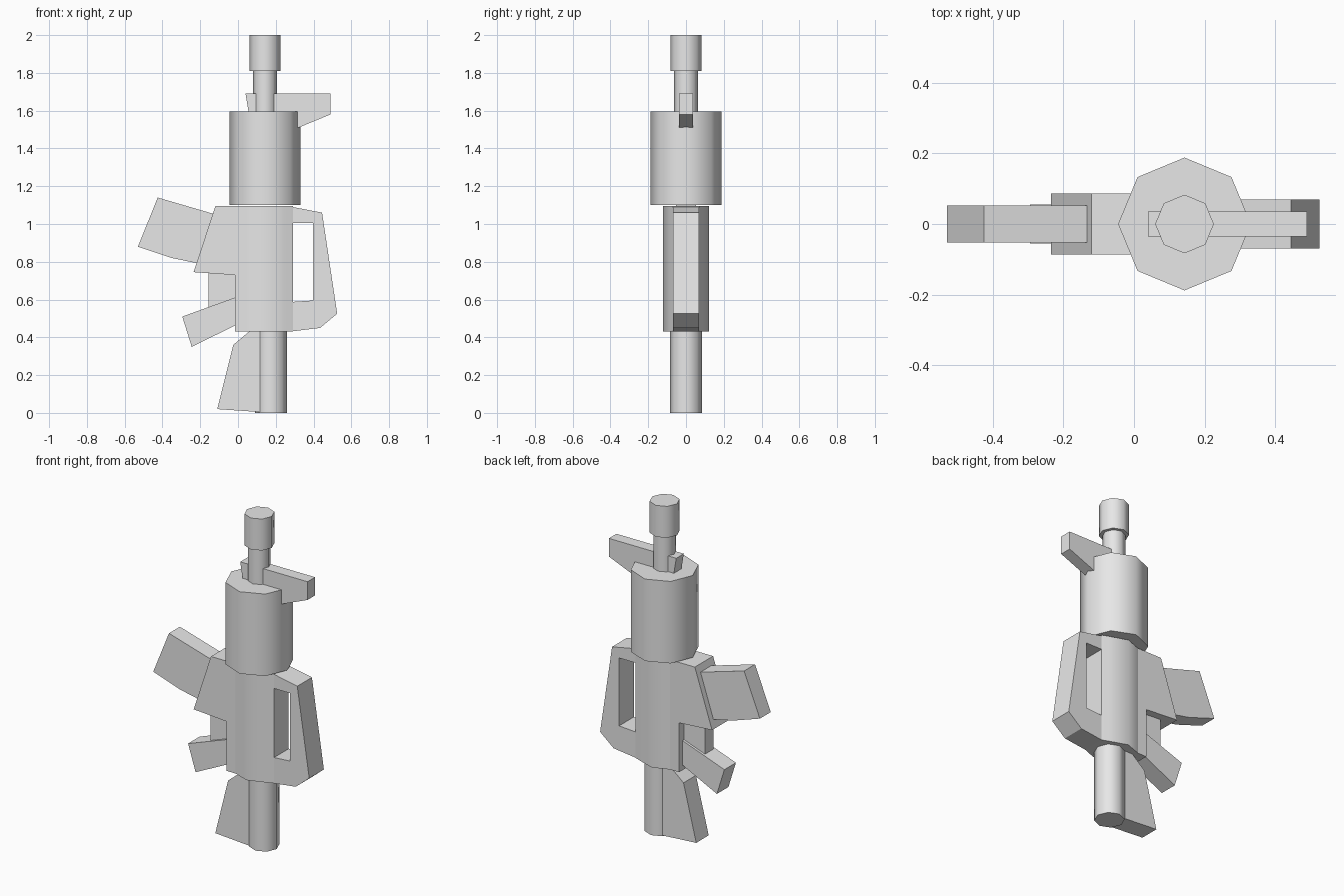
import bpy
import bmesh
from math import cos, sin, pi, radians
from mathutils import Vector

cube = bpy.data.objects.get("Cube")
if cube:
    bpy.data.objects.remove(cube, do_unlink=True)

grey = bpy.data.materials.new("plain_grey")
grey.use_nodes = True
grey.diffuse_color = (0.8, 0.8, 0.8, 1)
grey.node_tree.nodes["Principled BSDF"].inputs["Base Color"].default_value = (0.8, 0.8, 0.8, 1)


def extrude(name, points, offset):
    """Closed solid made by sweeping a flat outline along an offset."""
    bm = bmesh.new()
    face = bm.faces.new([bm.verts.new(p) for p in points])
    swept = bmesh.ops.extrude_face_region(bm, geom=[face], use_keep_orig=True)
    moved = [g for g in swept["geom"] if isinstance(g, bmesh.types.BMVert)]
    bmesh.ops.translate(bm, verts=moved, vec=Vector(offset))
    bmesh.ops.recalc_face_normals(bm, faces=bm.faces)
    mesh = bpy.data.meshes.new(name)
    bm.to_mesh(mesh)
    bm.free()
    mesh.materials.append(grey)
    obj = bpy.data.objects.new(name, mesh)
    bpy.context.collection.objects.link(obj)
    return obj


def plate(name, half, outline):
    """Side outline in x and z, given thickness in y."""
    return extrude(name, [(x, -half, z) for x, z in outline], (0, 2 * half, 0))


def column(name, section, bottom, top):
    """Upright prism with rounded shading."""
    obj = extrude(name, [(x, y, bottom) for x, y in section], (0, 0, top - bottom))
    bpy.ops.object.select_all(action="DESELECT")
    obj.select_set(True)
    bpy.context.view_layer.objects.active = obj
    bpy.ops.object.shade_smooth_by_angle(angle=radians(50))
    return obj


def octagon(cx, radius):
    return [(cx + radius * cos(i * pi / 4), radius * sin(i * pi / 4)) for i in range(8)]


AXIS = 0.143

# Barrel, muzzle and handguard
column("muzzle", octagon(AXIS, 0.083), 1.81, 2.0)
column("barrel", octagon(AXIS, 0.063), 1.55, 1.83)
column("handguard", octagon(AXIS, 0.188), 1.10, 1.595)

# Front sight
plate("front_sight", 0.036, [(0.04, 1.69), (0.49, 1.69), (0.49, 1.58),
                             (0.32, 1.51), (0.07, 1.51)])

# Receiver: faceted core and flat magazine well
half_section = [(0.045, 0.087), (AXIS, 0.123), (0.247, 0.087), (0.29, 0.07)]
section = half_section + [(x, -y) for x, y in reversed(half_section)]
column("receiver", section, 0.432, 1.095)
plate("magazine_well", 0.087, [(-0.12, 1.095), (-0.235, 0.745), (-0.015, 0.73),
                               (-0.015, 0.432), (0.06, 0.432), (0.06, 1.095)])

# Carry handle, open in the middle
plate("carry_handle", 0.07, [(0.25, 1.095), (0.29, 1.09), (0.445, 1.06), (0.525, 0.525),
                             (0.435, 0.45), (0.29, 0.432), (0.25, 0.432), (0.25, 0.585),
                             (0.398, 0.595), (0.398, 1.005), (0.25, 1.005)])

# Magazine, trigger guard and pistol grip
plate("magazine", 0.052, [(-0.425, 1.14), (-0.53, 0.88), (-0.35, 0.82), (-0.18, 0.785),
                          (-0.1, 1.045)])
plate("trigger_guard", 0.04, [(-0.155, 0.75), (-0.155, 0.555), (0.0, 0.555), (0.0, 0.75)])
plate("pistol_grip", 0.055, [(-0.295, 0.51), (-0.245, 0.35), (0.01, 0.475), (0.01, 0.62)])

# Shoulder stock: faceted tube with a flat fin
column("stock_tube", octagon(0.175, 0.084), 0.0, 0.45)
plate("stock_fin", 0.0594, [(0.07, 0.44), (-0.025, 0.36), (-0.11, 0.02),
                            (0.17, 0.001), (0.17, 0.44)])
